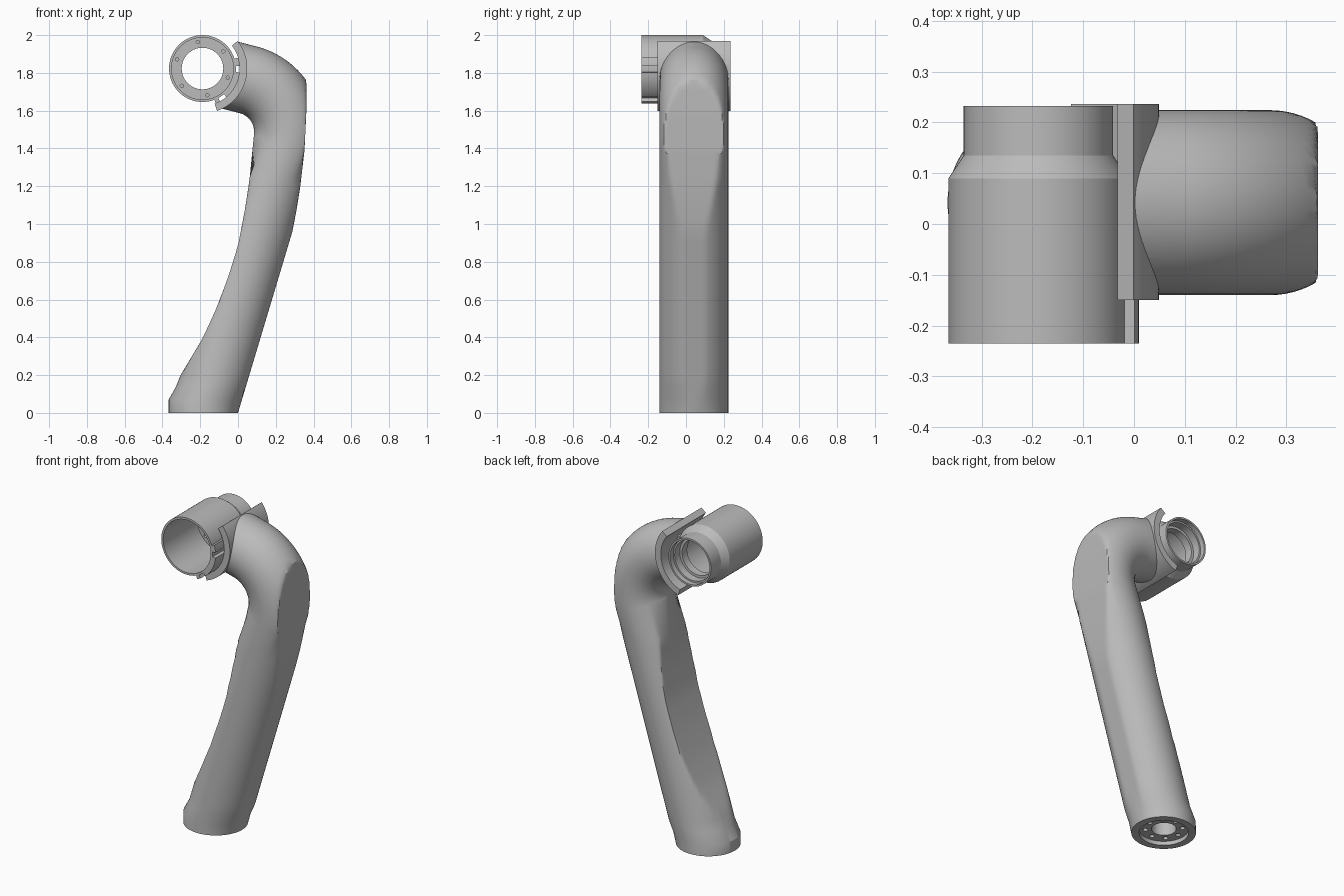
import bpy, bmesh
from math import sin, cos, radians, tau, pi
from mathutils import Matrix, Vector

cube = bpy.data.objects.get("Cube")
if cube:
    bpy.data.objects.remove(cube, do_unlink=True)

metal = bpy.data.materials.new("plain_grey_metal")
metal.use_nodes = True
metal.diffuse_color = (0.5, 0.5, 0.5, 1)
metal.node_tree.nodes["Principled BSDF"].inputs["Base Color"].default_value = (0.5, 0.5, 0.5, 1)

AX, AZ = -0.188, 1.823      # axis of the cross cylinder, running along y
MID_Y, R = 0.042, 0.182     # arm centre plane and radius
SEG = 72


def make(name, bm):
    bmesh.ops.recalc_face_normals(bm, faces=bm.faces)
    mesh = bpy.data.meshes.new(name)
    bm.to_mesh(mesh)
    bm.free()
    obj = bpy.data.objects.new(name, mesh)
    mesh.materials.append(metal)
    bpy.context.collection.objects.link(obj)
    return obj


def activate(obj):
    bpy.ops.object.select_all(action='DESELECT')
    obj.select_set(True)
    bpy.context.view_layer.objects.active = obj


def smooth(obj):
    activate(obj)
    bpy.ops.object.shade_smooth_by_angle(angle=radians(28))


def bridge(rings, bm, closed):
    """Skin between neighbouring rings of vertices."""
    count = len(rings)
    for i in range(count if closed else count - 1):
        a, b = rings[i], rings[(i + 1) % count]
        for j in range(len(a)):
            k = (j + 1) % len(a)
            bm.faces.new((a[j], a[k], b[k], b[j]))
    if not closed:
        bm.faces.new(rings[0])
        bm.faces.new(rings[-1])


def revolve(name, profile, start=0, end=360):
    """Turn a closed (radius, y) profile around the cross cylinder axis."""
    bm = bmesh.new()
    full = end - start == 360
    steps = SEG if full else max(4, int((end - start) / 4))
    rings = []
    for i in range(steps if full else steps + 1):
        a = radians(start + (end - start) * i / steps)
        rings.append([bm.verts.new((AX + r * cos(a), y, AZ + r * sin(a))) for r, y in profile])
    bridge(rings, bm, full)
    return make(name, bm)


def drill(target, centre, radius, depth, along_y=False):
    """Cut a round hole, then remove the cutter."""
    bm = bmesh.new()
    turn = Matrix.Rotation(pi / 2, 4, 'X') if along_y else Matrix()
    bmesh.ops.create_cone(bm, cap_ends=True, segments=48 if radius > 0.03 else 16,
                          radius1=radius, radius2=radius, depth=depth,
                          matrix=Matrix.Translation(centre) @ turn)
    cutter = make("cutter", bm)
    cutter.hide_render = True
    mod = target.modifiers.new("hole", 'BOOLEAN')
    mod.operation, mod.solver, mod.object = 'DIFFERENCE', 'EXACT', cutter
    activate(target)
    bpy.ops.object.modifier_apply(modifier=mod.name)
    bpy.data.objects.remove(cutter, do_unlink=True)


def lookup(table, z):
    for (z0, x0), (z1, x1) in zip(table, table[1:]):
        if z <= z1:
            return x0 + (x1 - x0) * (z - z0) / (z1 - z0)
    return table[-1][1]


# Limits of the shaved inner and outer sides of the arm, as (z, x)
inner = [(0, -.367), (.07, -.367), (.14, -.34), (.39, -.19), (.54, -.12), (.71, -.055),
         (.885, 0), (1.095, .04), (1.23, .06), (1.36, .076), (1.47, .084), (1.48, -9)]
outer = [(0, 0), (.96, .288), (1.08, .311), (1.2, .33), (1.39, .352), (1.6, .362), (3, .362)]

# Arm: leaning tube, elbow, and short neck
bm = bmesh.new()
rings = []


def add_ring(centre, across, half):
    ring = []
    for j in range(SEG):
        t = tau * j / SEG
        p = centre + across * (half * cos(t)) + Vector((0, R * sin(t), 0))
        p.x = max(min(p.x, lookup(outer, p.z)), lookup(inner, p.z))
        ring.append(bm.verts.new(p))
    rings.append(ring)


for z in [0, .07] + [.14 + .0585 * i for i in range(20)]:
    left, right = -.37 + .3 * z, .01 + .3 * z
    if z < .1:
        left, right = -.367, .3 * z
    add_ring(Vector(((left + right) / 2, MID_Y, z)), Vector((1, 0, 0)), (right - left) / 2)
pivot = Vector((-.016, MID_Y, 1.489))
for i in range(25):
    a = radians(-17 + 91 * i / 24)
    across = Vector((cos(a), 0, sin(a)))
    add_ring(pivot + across * .283, across, R)
add_ring(Vector((-.05, MID_Y, 1.79)), across, R)
bridge(rings, bm, False)
arm = make("arm", bm)
drill(arm, (AX, 0, AZ), .215, 2, True)

# Mounting recess, bore and bolt holes under the arm
drill(arm, (-.185, MID_Y, 0), .14, .05)
drill(arm, (-.185, MID_Y, 0), .07, .3)
for i in range(8):
    a = tau * i / 8
    drill(arm, (-.185 + .105 * cos(a), MID_Y + .105 * sin(a), .02), .014, .1)
smooth(arm)

# Hollow cross cylinder with a stepped rear collar and an inner flange
housing = revolve("cross_cylinder", [
    (.177, -.235), (.177, .09), (.147, .135), (.147, .232), (.136, .232), (.136, .2),
    (.126, .2), (.126, .15), (.11, .15), (.11, .10), (.164, .10), (.164, -.235)])
for i in range(6):
    a = radians(40 + 60 * i)
    drill(housing, (AX + .143 * cos(a), .1, AZ + .143 * sin(a)), .009, .04, True)
smooth(housing)

# Curved saddle plate between the arm and the cylinder
smooth(revolve("saddle_plate", [(.197, -.15), (.237, -.15), (.237, .236), (.197, .236)], -71, 38))

# Clamp ribs joining the cylinder to the saddle
for n, (start, end) in enumerate([(4, 17), (-50, -6), (-69, -62)]):
    smooth(revolve(f"clamp_rib_{n + 1}",
                   [(.172, -.235), (.198, -.235), (.198, .08), (.172, .08)], start, end))
